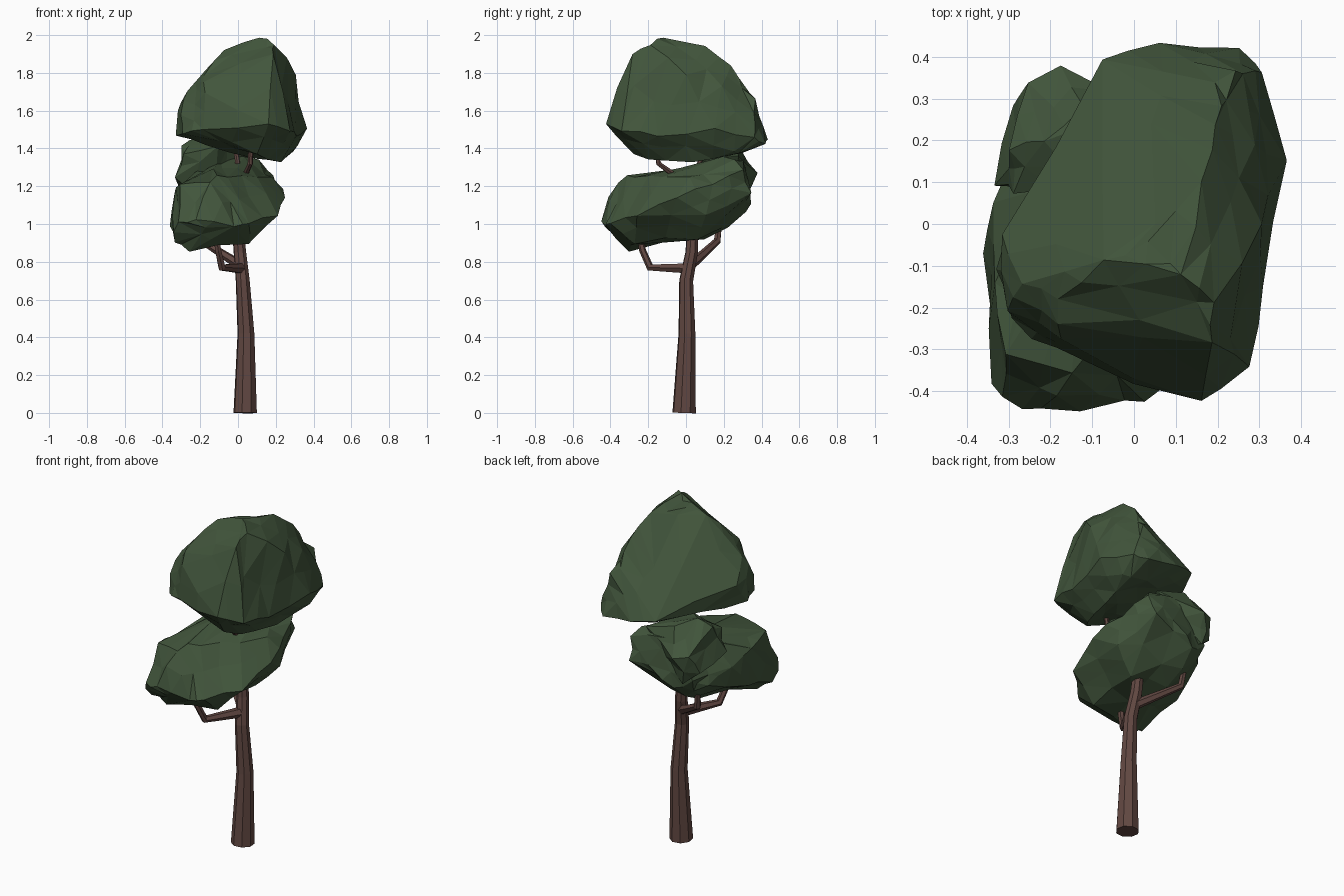
import bpy
import bmesh
import random
from mathutils import Vector

random.seed(4)

if "Cube" in bpy.data.objects:
    bpy.data.objects.remove(bpy.data.objects["Cube"], do_unlink=True)


def make_material(name, color):
    material = bpy.data.materials.new(name)
    material.use_nodes = True
    material.diffuse_color = color
    material.node_tree.nodes["Principled BSDF"].inputs["Base Color"].default_value = color
    return material


leaf_green = make_material("leaf green", (0.054, 0.092, 0.045, 1))
bark_brown = make_material("bark brown", (0.12, 0.064, 0.054, 1))


def add_limb(name, stations, sides_resolution=1):
    """Faceted tapering limb through stations of (x, y, z, radius)."""
    curve = bpy.data.curves.new(name, "CURVE")
    curve.dimensions = "3D"
    curve.bevel_depth = 1
    curve.bevel_resolution = sides_resolution
    curve.use_fill_caps = True
    spline = curve.splines.new("POLY")
    spline.use_smooth = False
    spline.points.add(len(stations) - 1)
    for point, (x, y, z, radius) in zip(spline.points, stations):
        point.co = (x, y, z, 1)
        point.radius = radius
    limb = bpy.data.objects.new(name, curve)
    bpy.context.collection.objects.link(limb)
    # Turn the bevelled curve into a plain mesh
    bpy.ops.object.select_all(action="DESELECT")
    limb.select_set(True)
    bpy.context.view_layer.objects.active = limb
    bpy.ops.object.convert(target="MESH")
    limb = bpy.context.object
    limb.name = name
    limb.data.materials.clear()
    limb.data.materials.append(bark_brown)
    for polygon in limb.data.polygons:
        polygon.use_smooth = False


def add_foliage(name, points, roughness):
    """Craggy leaf mass: hull of the points, split once and roughened."""
    bm = bmesh.new()
    for point in points:
        bm.verts.new(point)
    hull = bmesh.ops.convex_hull(bm, input=bm.verts)
    unused = {v for v in hull["geom_interior"] + hull["geom_unused"]
              if isinstance(v, bmesh.types.BMVert)}
    bmesh.ops.delete(bm, geom=list(unused), context="VERTS")
    corners = set(bm.verts)
    long_edges = [e for e in bm.edges if e.calc_length() > 0.09]
    bmesh.ops.subdivide_edges(bm, edges=long_edges, cuts=1)
    bmesh.ops.triangulate(bm, faces=bm.faces)
    bm.normal_update()
    for vert in bm.verts:
        if vert not in corners:
            vert.co += vert.normal * random.uniform(-0.8, 0.7) * roughness
            vert.co += Vector(random.uniform(-1, 1) for _ in "xyz") * roughness * 0.6
    bmesh.ops.recalc_face_normals(bm, faces=bm.faces)
    mesh = bpy.data.meshes.new(name)
    bm.to_mesh(mesh)
    bm.free()
    mesh.materials.append(leaf_green)
    foliage = bpy.data.objects.new(name, mesh)
    bpy.context.collection.objects.link(foliage)


# Trunk, bending as it rises into the lower crown
add_limb("trunk", [
    (.038, -.01, 0, .064), (.042, .005, .42, .046), (.025, .001, .7, .038),
    (.01, .03, .85, .034), (0, .035, .97, .032), (.03, -.02, 1.2, .02)], 2)

# Low branches holding the lower crown
add_limb("front_branch", [
    (.02, .01, .765, .03), (-.085, -.19, .77, .021),
    (-.105, -.23, .86, .018), (-.12, -.25, .97, .016)])
add_limb("back_branch", [
    (.015, .02, .78, .028), (-.08, .09, .84, .023),
    (-.19, .165, .91, .02), (-.2, .175, .99, .016)])

# High branches reaching the upper crown
add_limb("upper_front_branch", [
    (.03, -.02, 1.2, .018), (.04, -.07, 1.265, .016),
    (.065, -.145, 1.32, .014), (.07, -.16, 1.45, .012)])
add_limb("upper_back_branch", [
    (.03, -.02, 1.2, .018), (0, .07, 1.31, .014), (-.02, .1, 1.45, .012)])

# Upper crown: steep ridge leaning left, with a lower front right shoulder
add_foliage("upper_crown", [
    # top
    (.12, -.12, 2), (.2, -.2, 1.95), (.19, -.28, 1.9), (-.07, -.08, 1.92),
    (.03, -.05, 1.95), (.16, .1, 1.94), (.2, .23, 1.83), (.2, .34, 1.7),
    # shoulders
    (.29, 0, 1.79), (.28, .18, 1.72), (.13, -.33, 1.7), (.27, .36, 1.6),
    (-.28, -.14, 1.71), (-.18, -.19, 1.79), (-.17, -.28, 1.7), (.05, -.31, 1.75),
    (-.3, -.02, 1.59), (-.3, -.2, 1.58),
    # rim
    (.06, .45, 1.44), (.24, .41, 1.42), (.32, .36, 1.45), (.36, .15, 1.5),
    (.32, -.15, 1.47), (.27, -.34, 1.5), (.17, -.44, 1.53), (-.18, -.31, 1.5),
    (-.29, -.22, 1.48), (-.32, -.1, 1.47), (-.2, .1, 1.46), (-.07, .38, 1.47),
    # underside
    (.25, .15, 1.34), (.08, -.05, 1.34), (.2, -.1, 1.33), (-.18, -.1, 1.42),
    (.1, -.28, 1.38), (.05, .25, 1.39)], 0.016)

# Lower crown: slanted mass, low at the front and high at the back
add_foliage("lower_crown", [
    # rim
    (-.35, -.33, .9), (-.32, -.42, 1), (-.22, -.45, 1.03), (-.03, -.44, .98),
    (.06, -.4, 1), (.2, -.25, 1.05), (.26, -.05, 1.14), (.2, .1, 1.04),
    (.22, .15, 1.22), (.16, .3, 1.29), (.13, .34, 1.17), (0, .35, 1.18),
    (-.15, .32, 1.05), (-.24, .3, 1.12), (-.28, .2, 1.07), (-.34, .06, 1.15),
    (-.36, -.07, 1),
    # top
    (-.34, -.15, 1.18), (-.3, -.3, 1.2), (-.15, -.36, 1.23), (-.06, -.27, 1.26),
    (.11, -.13, 1.26), (.04, .2, 1.35), (-.1, .3, 1.35), (-.27, -.05, 1.23),
    # underside
    (-.25, -.3, .87), (.05, -.28, .91), (0, -.15, .91), (.08, .05, .92),
    (-.15, .1, .93)], 0.018)

# Raised tuft at the back of the lower crown
add_foliage("lower_crown_tuft", [
    (-.22, .2, 1.46), (-.3, .18, 1.42), (-.12, .28, 1.4), (-.18, .37, 1.27),
    (-.25, .34, 1.28), (-.29, .28, 1.18), (-.32, .1, 1.25), (-.29, .08, 1.37),
    (-.1, .08, 1.42), (0, .2, 1.37), (.07, .28, 1.36), (-.1, .34, 1.3),
    (-.15, .2, 1.1), (-.2, .32, 1.1)], 0.015)
